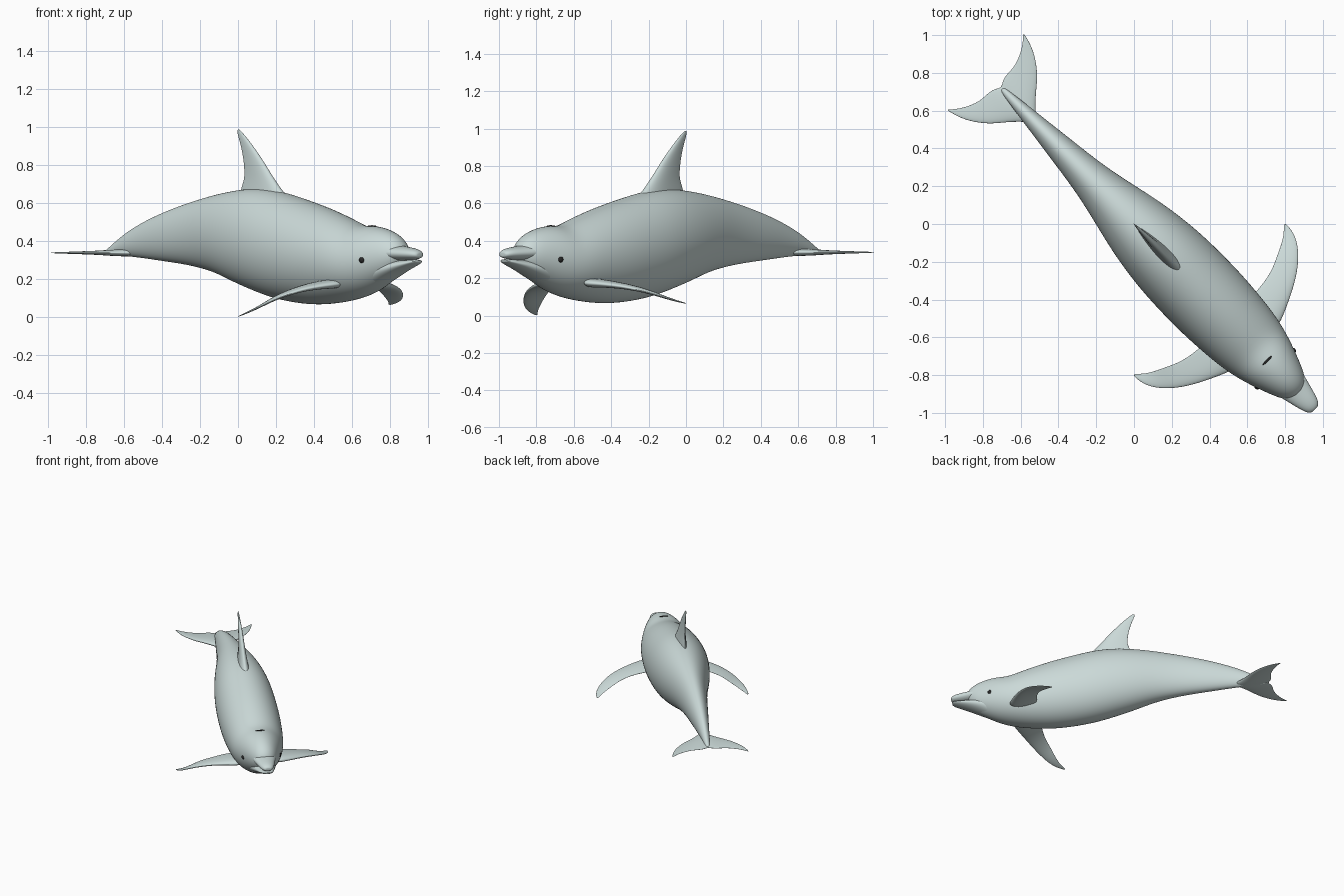
import bpy, bmesh, math
from mathutils import Vector

R = math.sqrt(0.5)


def P(u, v, z):
    """Animal space (u forward, v to its left) to world: it swims along the +x -y diagonal."""
    return Vector(((u + v) * R, (v - u) * R, z))


def material(name, rgb):
    m = bpy.data.materials.new(name)
    m.diffuse_color = (*rgb, 1)
    return m


SKIN = material("skin", (0.60, 0.70, 0.69))
DARK = material("dark", (0.02, 0.02, 0.02))


def loft(name, rings, sides=24, thin=0.0):
    """Skin ellipses (centre, half axis a, half axis b); thin sharpens the -a edge."""
    bm = bmesh.new()
    loops = []
    for c, a, b in rings:
        loop = []
        for i in range(sides):
            t = 2 * math.pi * i / sides
            k = 1 - thin + thin * math.cos(t)
            loop.append(bm.verts.new(c + a * math.cos(t) + b * math.sin(t) * k))
        loops.append(loop)
    for p, q in zip(loops, loops[1:]):
        for i in range(sides):
            j = (i + 1) % sides
            bm.faces.new((p[i], p[j], q[j], q[i]))
    for loop, ring in ((loops[0], rings[0]), (loops[-1], rings[-1])):
        tip = bm.verts.new(ring[0])
        for i in range(sides):
            bm.faces.new((loop[i], loop[(i + 1) % sides], tip))
    bmesh.ops.recalc_face_normals(bm, faces=bm.faces)
    for f in bm.faces:
        f.smooth = True
    me = bpy.data.meshes.new(name)
    bm.to_mesh(me)
    bm.free()
    me.materials.append(SKIN)
    ob = bpy.data.objects.new(name, me)
    bpy.context.collection.objects.link(ob)
    ob.modifiers.new("smooth", "SUBSURF").levels = 2
    ob.modifiers["smooth"].render_levels = 2
    return ob


def trunk(name, rows):
    """Rows of (u, top z, bottom z, half width)."""
    loft(name, [(P(u, -0.012 * u, (t + b) / 2), P(0, w * 1.01, 0),
                 Vector((0, 0, (t - b) / 2 * 1.01))) for u, t, b, w in rows])


def blade(lead, trail, half):
    """One fin section between a leading and a trailing point."""
    return ((lead + trail) / 2, (lead - trail) / 2, half)


def ball(name, centre, scale, mat, turn=0):
    bpy.ops.mesh.primitive_uv_sphere_add(segments=20, ring_count=12, location=centre)
    ob = bpy.context.object
    ob.name, ob.scale, ob.rotation_euler.z = name, scale, turn
    ob.data.materials.append(mat)
    bpy.ops.object.shade_smooth()


# Body from tail stock to rounded forehead
trunk("body", [
    (-1.00, .347, .328, .012), (-.96, .37, .325, .02), (-.85, .44, .322, .036),
    (-.71, .50, .31, .053), (-.57, .547, .295, .072), (-.42, .588, .28, .09),
    (-.28, .62, .26, .113), (-.14, .648, .23, .145), (0, .668, .18, .178),
    (.14, .678, .138, .202), (.28, .668, .10, .217), (.42, .637, .077, .222),
    (.57, .60, .064, .222), (.71, .56, .068, .214), (.85, .51, .085, .20),
    (.94, .476, .105, .182), (1.02, .481, .13, .16), (1.10, .468, .168, .131),
    (1.17, .444, .205, .104), (1.215, .415, .245, .08), (1.243, .385, .285, .05),
    (1.253, .355, .315, .02)])

# Beak halves, meeting in the mouth line
trunk("upper_jaw", [
    (1.04, .39, .29, .10), (1.12, .392, .291, .10), (1.18, .384, .293, .091),
    (1.24, .373, .296, .075), (1.30, .366, .299, .06), (1.35, .356, .304, .045),
    (1.372, .342, .312, .026)])
trunk("lower_jaw", [
    (1.04, .30, .14, .10), (1.12, .297, .183, .097), (1.18, .297, .21, .087),
    (1.24, .298, .238, .071), (1.30, .30, .26, .056), (1.345, .303, .277, .042),
    (1.364, .30, .286, .024)])

# Dorsal fin: lead u, z, trail u, z, half thickness
dorsal = [(.40, .60, 0, .60, .06), (.32, .67, .025, .685, .042),
          (.25, .745, .05, .73, .032), (.205, .80, .047, .79, .026),
          (.15, .86, .035, .86, .02), (.09, .92, .015, .92, .014),
          (.04, .965, -.002, .96, .008), (.01, .988, -.006, .985, .003)]
loft("dorsal_fin", [blade(P(a, 0, b), P(c, 0, d), P(0, t, 0))
                    for a, b, c, d, t in dorsal], thin=.3)

# Flippers: lead u, v, trail u, v, share of droop, half thickness
flipper = [(.93, .13, .72, .13, 0, .036), (.908, .205, .708, .21, .03, .028),
           (.85, .33, .703, .285, .14, .021), (.805, .41, .682, .36, .29, .017),
           (.757, .475, .655, .415, .46, .014), (.695, .534, .628, .475, .71, .010),
           (.63, .566, .598, .525, .89, .006), (.57, .57, .562, .558, 1, .003)]
for name, s, droop in (("left_flipper", 1, .11), ("right_flipper", -1, .172)):
    loft(name, [blade(P(a, s * b, .175 - droop * k), P(c, s * d, .175 - droop * k),
                      Vector((0, 0, t))) for a, b, c, d, k, t in flipper], thin=.3)

# Tail flukes, one half mirrored across the notch
half = [(-.80, .047, -1.03, .03, .024), (-.86, .112, -1.037, .07, .017),
        (-.907, .172, -1.037, .12, .013), (-.962, .218, -1.05, .165, .010),
        (-1.02, .255, -1.07, .21, .007), (-1.08, .277, -1.10, .255, .005),
        (-1.124, .286, -1.124, .28, .002)]
fluke = [(a, -b, c, -d, t) for a, b, c, d, t in reversed(half)]
fluke += [(-.74, 0, -1.005, 0, .026)] + half
loft("tail_flukes", [blade(P(a, b + .014, .338), P(c, d + .014, .338), Vector((0, 0, t)))
                     for a, b, c, d, t in fluke], thin=.3)

# Eyes and blowhole slit
for name, s in (("left_eye", 1), ("right_eye", -1)):
    ball(name, P(1.07, s * .132 - .013, .30), (.017, .017, .017), DARK)
ball("blowhole", P(1.01, -.012, .478), (.006, .034, .005), DARK, -math.pi / 4)
